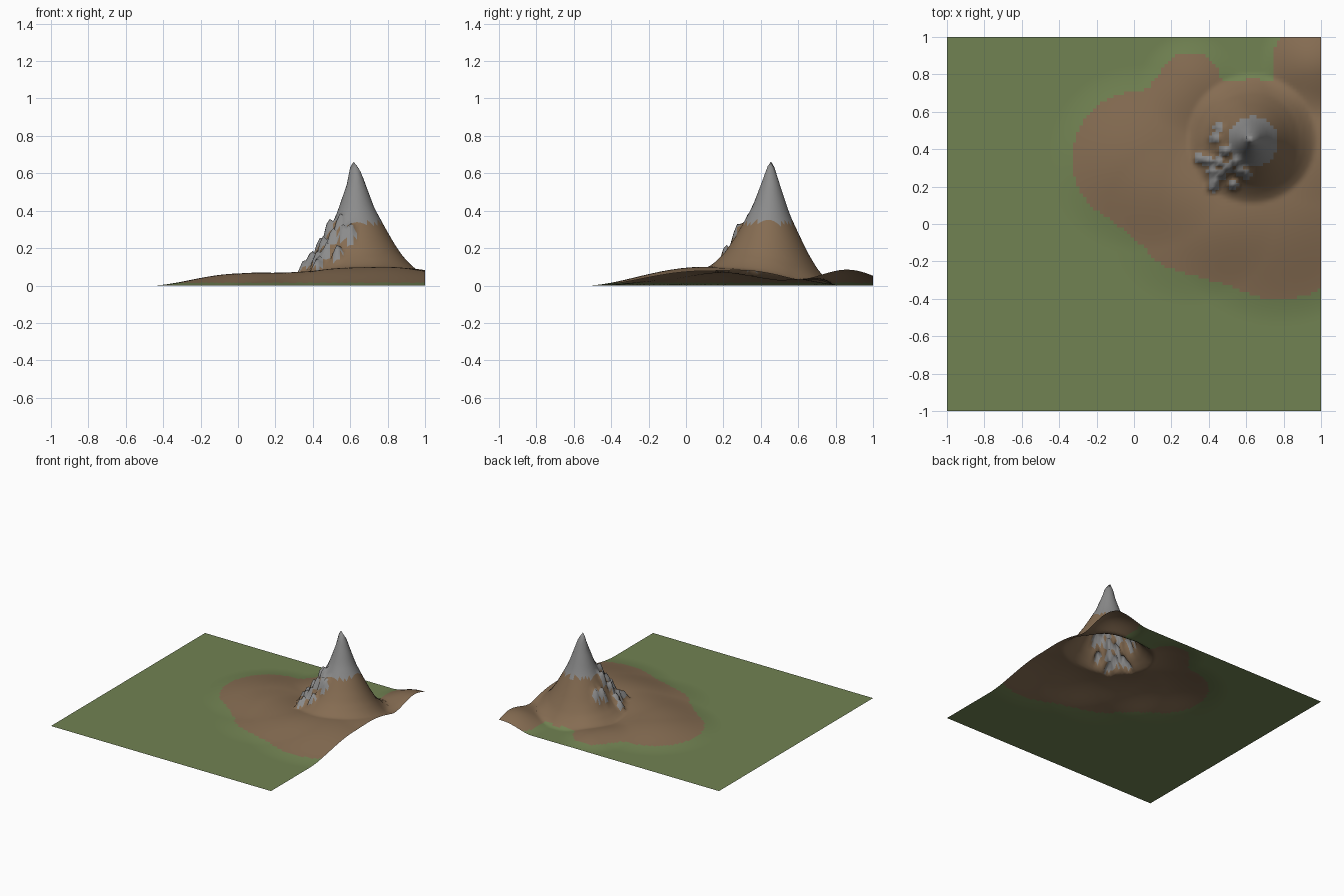
import bpy, bmesh, math

if "Cube" in bpy.data.objects:
    bpy.data.objects.remove(bpy.data.objects["Cube"])


def material(name, rgb):
    m = bpy.data.materials.new(name)
    m.diffuse_color = (*rgb, 1)
    m.use_nodes = True
    m.node_tree.nodes["Principled BSDF"].inputs["Base Color"].default_value = m.diffuse_color
    return m


PEAK = (0.63, 0.455)
# Low hills: x, y, height, radius
HILLS = [(0.03, 0.35, 0.065, 0.50), (0.78, 0.10, 0.10, 0.64), (0.30, 0.02, 0.04, 0.45),
         (0.30, 0.75, 0.04, 0.27), (0.97, 0.86, 0.085, 0.30), (1.0, 0.45, 0.03, 0.35)]
# Mountain profile: distance from peak, added height
PROFILE = [(0, 0.60), (0.03, 0.56), (0.05, 0.50), (0.10, 0.36), (0.15, 0.26),
           (0.20, 0.165), (0.25, 0.085), (0.30, 0.03), (0.34, 0.0)]
# Rock spikes on the south-west flank: x, y, height
ROCKS = [(0.35, 0.35, 0.06), (0.39, 0.34, 0.07), (0.45, 0.33, 0.08), (0.42, 0.20, 0.06),
         (0.53, 0.21, 0.07), (0.45, 0.52, 0.05), (0.43, 0.46, 0.06), (0.48, 0.39, 0.08),
         (0.50, 0.30, 0.08), (0.60, 0.27, 0.06), (0.47, 0.27, 0.07), (0.54, 0.33, 0.07),
         (0.42, 0.28, 0.07), (0.56, 0.28, 0.06), (0.43, 0.23, 0.06)]


def bump(x, y, cx, cy, r):
    d2 = ((x - cx) ** 2 + (y - cy) ** 2) / r ** 2
    return (1 - d2) ** 2 if d2 < 1 else 0.0


def mountain(r):
    for (r0, h0), (r1, h1) in zip(PROFILE, PROFILE[1:]):
        if r < r1:
            return h0 + (h1 - h0) * (r - r0) / (r1 - r0)
    return 0.0


def rocks(x, y):
    return max(h * bump(x, y, cx, cy, 0.04) for cx, cy, h in ROCKS)


def height(x, y):
    z = sum(h * bump(x, y, cx, cy, r) for cx, cy, h, r in HILLS)
    z += mountain(math.hypot(x - PEAK[0], y - PEAK[1]))
    z += 0.05 * bump(x, y, 0.61, 0.46, 0.028) + 0.02 * bump(x, y, 0.64, 0.44, 0.022)
    return z + rocks(x, y)


# Terrain sheet: fine grid raised by the height rule
bm = bmesh.new()
bmesh.ops.create_grid(bm, x_segments=110, y_segments=110, size=1)
for v in bm.verts:
    v.co.z = height(v.co.x, v.co.y)

# Grass low down, earth on the hills, stone on the summit and spikes
for f in bm.faces:
    c = f.calc_center_median()
    f.smooth = True
    if c.z > 0.335 or rocks(c.x, c.y) > 0.015:
        f.material_index = 2
    elif c.z > 0.015:
        f.material_index = 1

mesh = bpy.data.meshes.new("mountain_terrain")
bm.to_mesh(mesh)
bm.free()
for m in (material("grass green", (0.165, 0.223, 0.084)),
          material("earth brown", (0.235, 0.150, 0.084)),
          material("stone grey", (0.26, 0.26, 0.26))):
    mesh.materials.append(m)
terrain = bpy.data.objects.new("mountain_terrain", mesh)
bpy.context.collection.objects.link(terrain)
